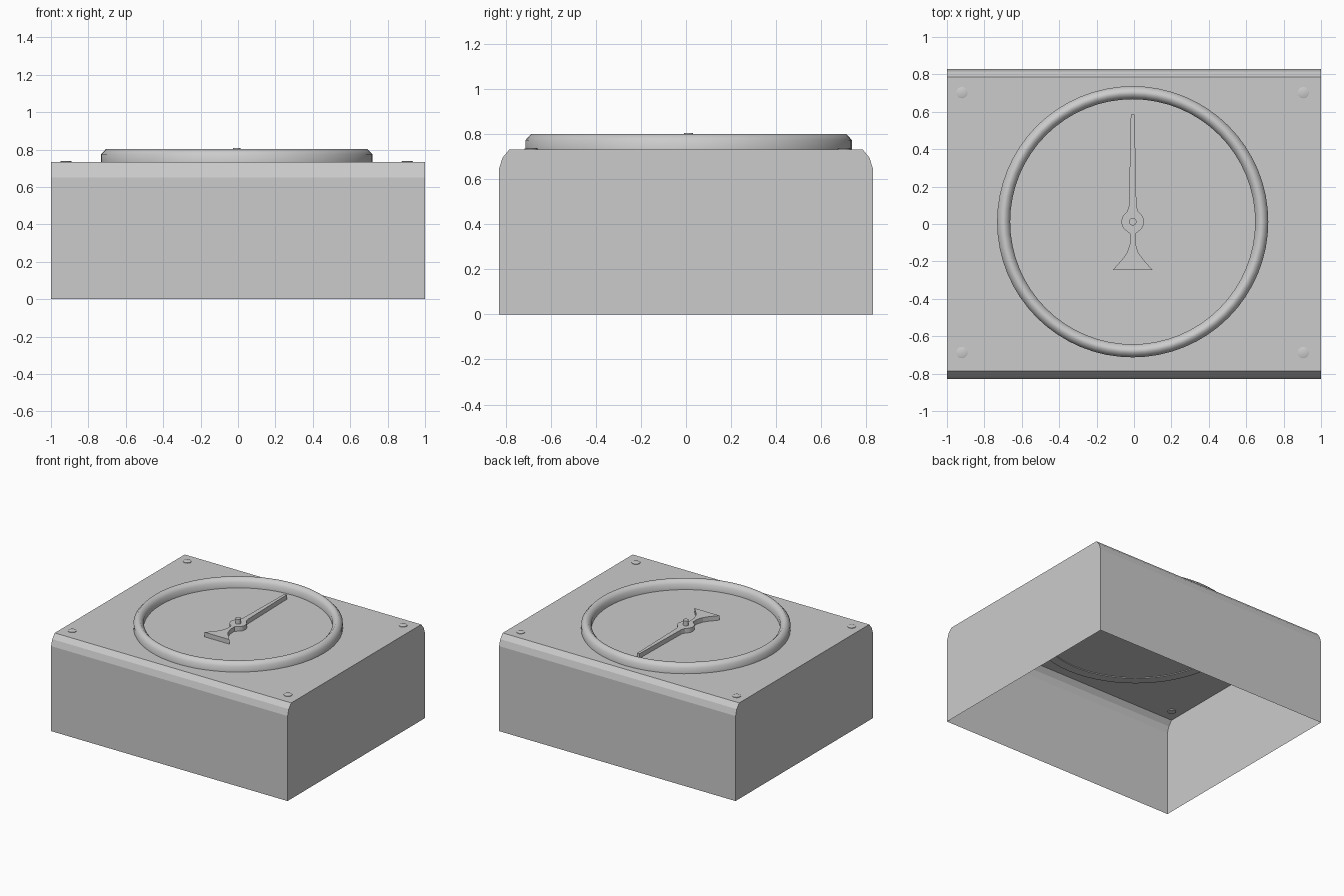
import bpy
import bmesh
import math

cube = bpy.data.objects.get("Cube")
if cube:
    bpy.data.objects.remove(cube)

grey = bpy.data.materials.new("light_grey")
grey.use_nodes = True
colour = (0.6, 0.6, 0.6, 1)
grey.diffuse_color = colour
grey.node_tree.nodes["Principled BSDF"].inputs["Base Color"].default_value = colour

CX, CY, TOP = -0.007, 0.012, 0.733


def finish(name, bm, angle=None):
    mesh = bpy.data.meshes.new(name)
    bm.to_mesh(mesh)
    bm.free()
    mesh.materials.append(grey)
    obj = bpy.data.objects.new(name, mesh)
    bpy.context.collection.objects.link(obj)
    if angle:
        bpy.ops.object.select_all(action="DESELECT")
        obj.select_set(True)
        bpy.context.view_layer.objects.active = obj
        bpy.ops.object.shade_smooth_by_angle(angle=math.radians(angle))
    return obj


def lathe(name, profile, x, y, steps, closed=False, angle=35):
    """Revolve (radius, z) points about a vertical axis."""
    bm = bmesh.new()
    verts = [bm.verts.new((r, 0, z)) for r, z in profile]
    pairs = list(zip(verts, verts[1:]))
    if closed:
        pairs.append((verts[-1], verts[0]))
    edges = [bm.edges.new(p) for p in pairs]
    bmesh.ops.spin(bm, geom=verts + edges, cent=(0, 0, 0), axis=(0, 0, 1),
                   angle=math.tau, steps=steps, use_duplicate=False)
    bmesh.ops.remove_doubles(bm, verts=bm.verts, dist=0.0005)
    bmesh.ops.recalc_face_normals(bm, faces=bm.faces)
    bmesh.ops.translate(bm, verts=bm.verts, vec=(x, y, 0))
    return finish(name, bm, angle)


# Thin open-bottomed housing with rounded front and back top edges
half = [(0.83, 0), (0.83, 0.65), (0.815, 0.697), (0.785, TOP)]
section = half + [(-y, z) for y, z in reversed(half)]
bm = bmesh.new()
ends = [[bm.verts.new((x, y, z)) for y, z in section] for x in (1, -1)]
bm.faces.new(ends[0])
bm.faces.new(ends[1][::-1])
for i in range(len(section) - 1):
    bm.faces.new((ends[0][i], ends[1][i], ends[1][i + 1], ends[0][i + 1]))
bmesh.ops.recalc_face_normals(bm, faces=bm.faces)
if sum(f.normal.z for f in bm.faces) < 0:
    bmesh.ops.reverse_faces(bm, faces=bm.faces)
finish("housing", bm)

# Raised bezel with a softened rim
bezel = [(0.725, 0.727), (0.725, 0.775), (0.7, 0.802),
         (0.68, 0.802), (0.655, 0.775), (0.655, 0.727)]
lathe("bezel", bezel, CX, CY, 64, closed=True, angle=50)

# Corner screws
for side, x in (("left", 0.905), ("right", -0.92)):
    for end, y in (("front", -0.688), ("back", 0.702)):
        head = [(0, 0.74), (0.022, 0.74), (0.03, 0.737), (0.03, 0.727), (0, 0.727)]
        lathe("screw_" + end + "_" + side, head, x, y, 20)

# Pointer: slim blade, round hub and flared tail
blade = [(0.01, 0.573), (0.02, 0.085), (0.03, 0.055)]
hub = [(0.06 * math.cos(math.radians(a)), 0.06 * math.sin(math.radians(a)))
       for a in range(45, -70, -15)]
tail = [(0.014, -0.065), (0.014, -0.115), (0.03, -0.165),
        (0.055, -0.2), (0.105, -0.257)]
side = blade + hub + tail
outline = side + [(-x, y) for x, y in reversed(side)]
bm = bmesh.new()
face = bm.faces.new([bm.verts.new((x + CX, y + CY, TOP + 0.002)) for x, y in outline])
ext = bmesh.ops.extrude_face_region(bm, geom=[face], use_keep_orig=True)
bmesh.ops.translate(bm, vec=(0, 0, 0.035),
                    verts=[v for v in ext["geom"] if isinstance(v, bmesh.types.BMVert)])
bmesh.ops.recalc_face_normals(bm, faces=bm.faces)
finish("pointer", bm)

# Pivot pin
lathe("pivot_pin", [(0, 0.807), (0.02, 0.807), (0.02, TOP), (0, TOP)], CX, CY, 20)
